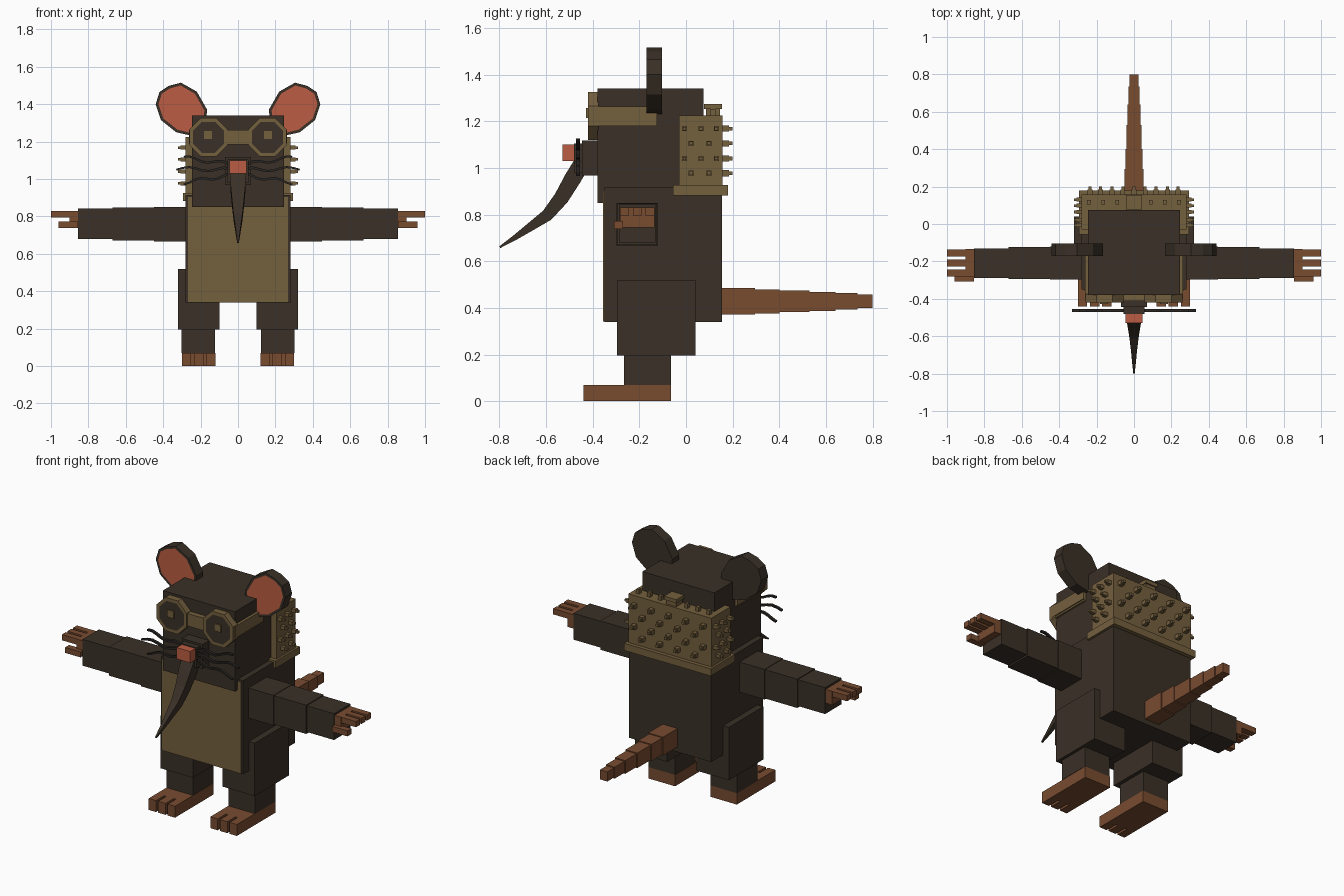
import bpy, bmesh, math
from mathutils import Vector

if "Cube" in bpy.data.objects:
    bpy.data.objects.remove(bpy.data.objects["Cube"])


def material(name, rgb):
    m = bpy.data.materials.new(name)
    m.diffuse_color = (*rgb, 1)
    m.use_nodes = True
    m.node_tree.nodes["Principled BSDF"].inputs["Base Color"].default_value = m.diffuse_color
    return m


FUR = material("dark_fur", (0.042, 0.030, 0.020))
TAN = material("tan", (0.175, 0.115, 0.048))
SKIN = material("brown_skin", (0.188, 0.072, 0.030))
PINK = material("pink_red", (0.50, 0.107, 0.054))
WHISK = material("charcoal", (0.024, 0.020, 0.017))


def finish(name, bm, *mats):
    bmesh.ops.recalc_face_normals(bm, faces=bm.faces)
    me = bpy.data.meshes.new(name)
    bm.to_mesh(me)
    bm.free()
    ob = bpy.data.objects.new(name, me)
    for m in mats:
        me.materials.append(m)
    bpy.context.collection.objects.link(ob)
    return ob


def add_box(bm, x0, x1, y0, y1, z0, z1):
    r = bmesh.ops.create_cube(bm, size=1)
    for v in r["verts"]:
        v.co = ((x0 + x1) / 2 + v.co.x * (x1 - x0),
                (y0 + y1) / 2 + v.co.y * (y1 - y0),
                (z0 + z1) / 2 + v.co.z * (z1 - z0))


def boxes(name, mat, *dims, mirror=False):
    """One object from boxes (x0, x1, y0, y1, z0, z1), optionally mirrored in x."""
    bm = bmesh.new()
    for d in dims:
        add_box(bm, *d)
        if mirror:
            add_box(bm, -d[1], -d[0], *d[2:])
    return finish(name, bm, mat)


def prism(name, pts, y0, y1, mats, inset=0, mirror=True):
    """Outline in xz pulled from y0 (front) to y1; front face may be inset in mats[1]."""
    for s in ((1, -1) if mirror else (1,)):
        bm = bmesh.new()
        f = bm.faces.new([bm.verts.new((s * x, y0, z)) for x, z in pts])
        r = bmesh.ops.extrude_face_region(bm, geom=[f], use_keep_orig=True)
        for v in r["geom"]:
            if isinstance(v, bmesh.types.BMVert):
                v.co.y = y1
        bmesh.ops.recalc_face_normals(bm, faces=bm.faces)
        if inset:
            bmesh.ops.inset_region(bm, faces=[f], thickness=inset)
            f.material_index = 1
        finish(name + ("_left" if s > 0 else "_right"), bm, *mats)


def sweep(name, path, mat):
    """Square-section tube through (x, y, z, half_width, half_height) points."""
    bm = bmesh.new()
    prev = None
    P = [Vector(p[:3]) for p in path]
    for i, p in enumerate(path):
        t = (P[min(i + 1, len(P) - 1)] - P[max(i - 1, 0)]).normalized()
        side = Vector((1, 0, 0)) if abs(t.x) < 0.5 else Vector((0, 1, 0))
        up = t.cross(side).normalized()
        ring = [bm.verts.new(P[i] + side * a * p[3] + up * b * p[4])
                for a, b in ((-1, -1), (1, -1), (1, 1), (-1, 1))]
        if prev:
            for k in range(4):
                bm.faces.new((prev[k], prev[k - 3], ring[k - 3], ring[k]))
        else:
            bm.faces.new(ring)
        prev = ring
    bm.faces.new(prev)
    return finish(name, bm, mat)


# body, belly panel and head
boxes("body", FUR, (-0.28, 0.28, -0.35, 0.155, 0.34, 0.915))
boxes("belly_panel", TAN, (-0.268, 0.268, -0.356, -0.349, 0.342, 0.905))
boxes("head", FUR, (-0.245, 0.245, -0.38, 0.075, 0.85, 1.34))

# arms: three slightly tapering blocks
boxes("arms", FUR,
      (0.25, 0.45, -0.298, -0.12, 0.665, 0.85),
      (0.45, 0.67, -0.294, -0.124, 0.67, 0.847),
      (0.67, 0.855, -0.288, -0.13, 0.68, 0.842), mirror=True)

# hands: palm, three fingers, thumb
boxes("hands", SKIN,
      (0.855, 0.90, -0.283, -0.135, 0.745, 0.83),
      *[(0.89, 1.0, y, y + 0.038, 0.795, 0.83) for y in (-0.282, -0.228, -0.174)],
      (0.855, 0.96, -0.308, -0.27, 0.738, 0.772), mirror=True)

# legs
boxes("thighs", FUR, (0.10, 0.32, -0.295, 0.04, 0.195, 0.52), mirror=True)
boxes("shins", FUR, (0.122, 0.302, -0.265, -0.065, 0.07, 0.2), mirror=True)
boxes("feet", SKIN, (0.12, 0.30, -0.36, -0.065, 0, 0.07),
      *[(x, x + 0.05, -0.44, -0.35, 0, 0.07) for x in (0.12, 0.185, 0.25)], mirror=True)

# tail: stepped blocks shrinking backwards
ys = (0.14, 0.295, 0.40, 0.53, 0.64, 0.735, 0.80)
tail = []
for i in range(6):
    w, h = 0.05 - 0.005 * i, 0.057 - 0.0055 * i
    tail.append((-w, w, ys[i], ys[i + 1], 0.428 - h, 0.428 + h))
boxes("tail", SKIN, *tail)

# ears with coloured inner face
prism("ear", [(0.305, 1.515), (0.22, 1.467), (0.165, 1.37), (0.175, 1.28), (0.24, 1.23),
              (0.33, 1.25), (0.412, 1.315), (0.44, 1.40), (0.42, 1.465), (0.37, 1.498)],
      -0.17, -0.103, (FUR, PINK), inset=0.015)

# goggles: octagonal rims, lenses, pupils, bridge, side straps


def octagon(r):
    return [(0.158 + r * math.cos(math.radians(22.5 + 45 * k)),
             1.223 + r * math.sin(math.radians(22.5 + 45 * k))) for k in range(8)]


prism("goggle_rim", octagon(0.111), -0.42, -0.375, (TAN, FUR), inset=0.021)
boxes("goggle_pupils", TAN, (0.138, 0.182, -0.428, -0.419, 1.213, 1.257), mirror=True)
boxes("goggle_bridge", TAN, (-0.06, 0.06, -0.412, -0.378, 1.185, 1.262))
boxes("goggle_straps", TAN, (0.24, 0.262, -0.40, -0.125, 1.19, 1.262),
      (0.24, 0.256, -0.40, -0.125, 1.18, 1.19), mirror=True)

# snout, nose and drooping pointed trunk
boxes("snout", FUR, (-0.07, 0.07, -0.445, -0.375, 0.967, 1.117),
      (-0.055, 0.055, -0.48, -0.44, 0.98, 1.105))
boxes("nose", PINK, (-0.046, 0.046, -0.53, -0.475, 1.03, 1.10))
sweep("trunk", [(0, -0.44, 1.03, 0.042, 0.035), (0, -0.485, 0.955, 0.04, 0.036),
                (0, -0.535, 0.87, 0.032, 0.032), (0, -0.595, 0.797, 0.024, 0.026),
                (0, -0.67, 0.745, 0.016, 0.018), (0, -0.735, 0.70, 0.01, 0.011),
                (0, -0.798, 0.66, 0.004, 0.004)], FUR)

# whiskers: three wavy strands on each side
for n, (z0, z1, reach) in enumerate(((1.08, 1.115, 0.29), (1.05, 1.055, 0.33), (1.02, 0.98, 0.29))):
    for s in (1, -1):
        pts = []
        for k in range(9):
            t = k / 8
            pts.append((s * (0.05 + (reach - 0.05) * t), -0.463,
                        z0 + (z1 - z0) * t + 0.01 * math.sin(t * 9 + n),
                        0.008, 0.007 - 0.002 * t))
        sweep("whisker", pts, WHISK)

# spiked back shell with lower rim and top knob
boxes("back_shell", TAN, (-0.282, 0.282, -0.03, 0.157, 0.92, 1.225))
boxes("shell_rim", TAN, (-0.295, 0.295, -0.055, 0.18, 0.882, 0.926))
boxes("shell_knob", TAN, (-0.035, 0.035, 0.085, 0.145, 1.22, 1.255),
      (-0.042, 0.042, 0.078, 0.154, 1.252, 1.274))

# spikes: staggered rows on the back and both sides
back, side = [], []
for row, z in enumerate((1.168, 1.105, 1.04, 0.977)):
    odd = row % 2
    for x in ((-0.18, -0.06, 0.06, 0.18) if odd else (-0.235, -0.118, 0, 0.118, 0.235)):
        for h, e in ((0.013, 0.185), (0.008, 0.2)):
            back.append((x - h, x + h, 0.15, e, z - h, z + h))
    for y in ((0.022, 0.098) if odd else (-0.006, 0.064, 0.13)):
        for h, e in ((0.011, 0.308), (0.007, 0.322)):
            side.append((0.275, e, y - h, y + h, z - h, z + h))
boxes("back_spikes", TAN, *back)
boxes("side_spikes", TAN, *side, mirror=True)
boxes("top_spikes", TAN, *[(x - 0.01, x + 0.01, 0.105, 0.127, 1.22, 1.252)
                           for x in (0.09, 0.165, 0.24)], mirror=True)
